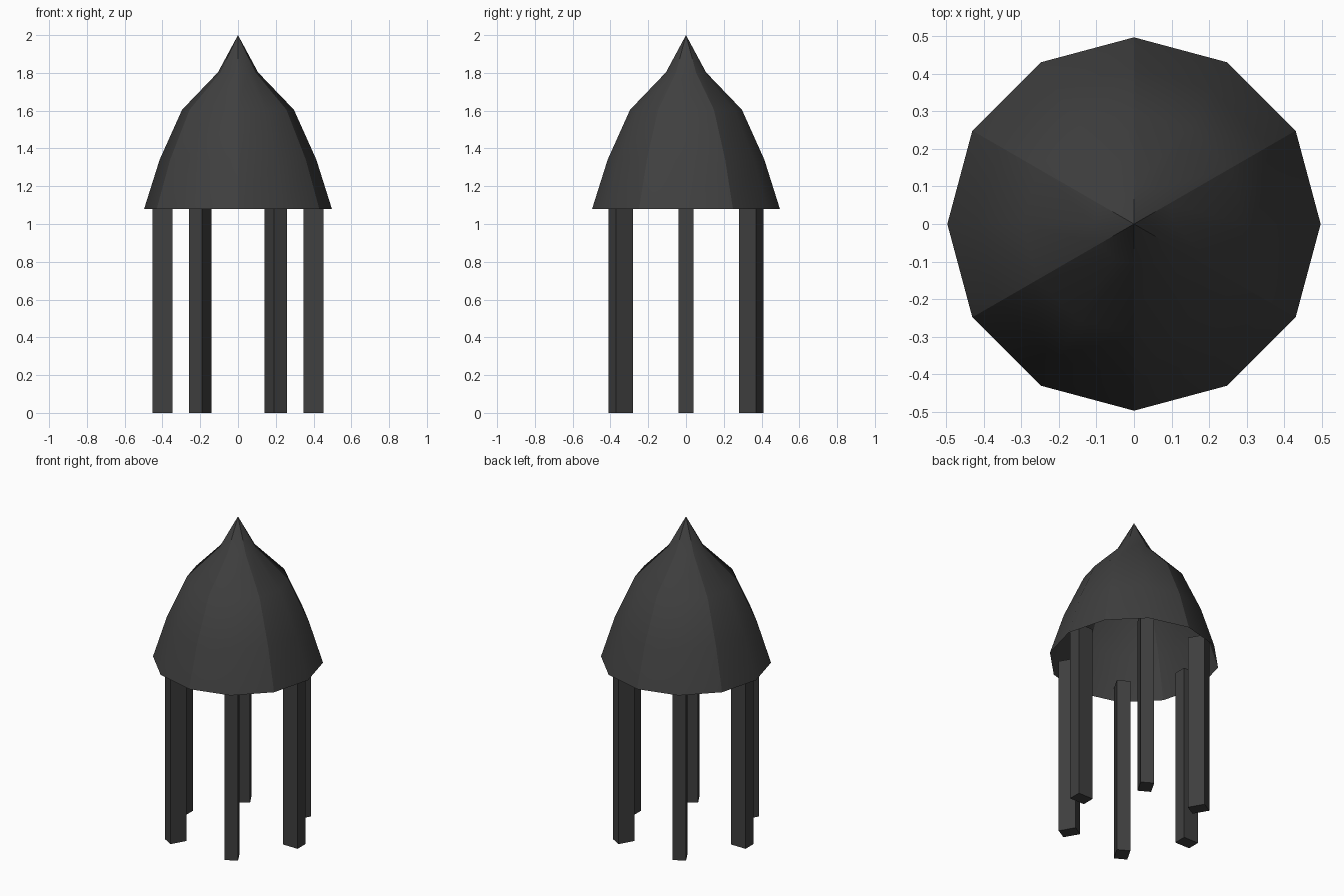
import bpy
import bmesh
from math import atan2, cos, degrees, pi, sin
from mathutils import Matrix

SIDES = 12
LEG_HEIGHT = 1.14

cube = bpy.data.objects.get("Cube")
if cube:
    bpy.data.objects.remove(cube, do_unlink=True)

charcoal = bpy.data.materials.new("charcoal")
charcoal.use_nodes = True
charcoal.diffuse_color = (0.05, 0.05, 0.05, 1)
charcoal.node_tree.nodes["Principled BSDF"].inputs["Base Color"].default_value = charcoal.diffuse_color


def add_object(name, bm):
    mesh = bpy.data.meshes.new(name)
    bm.to_mesh(mesh)
    bm.free()
    mesh.materials.append(charcoal)
    obj = bpy.data.objects.new(name, mesh)
    bpy.context.collection.objects.link(obj)
    return obj


# Open pointed dome: a profile of (radius, height) turned in twelve steps
profile = [(0.497, 1.08), (0.415, 1.34), (0.296, 1.605), (0.106, 1.803)]
bm = bmesh.new()
rings = [[bm.verts.new((r * cos(2 * pi * i / SIDES), r * sin(2 * pi * i / SIDES), z))
          for i in range(SIDES)] for r, z in profile]
apex = bm.verts.new((0, 0, 2))
for i in range(SIDES):
    j = (i + 1) % SIDES
    for low, high in zip(rings, rings[1:]):
        bm.faces.new((low[i], low[j], high[j], high[i]))
    bm.faces.new((rings[-1][i], rings[-1][j], apex))
for face in bm.faces:
    face.smooth = True

# Six smooth panels, with a crease along every second rib
for edge in bm.edges:
    a, b = edge.verts
    if abs(a.co.z - b.co.z) > 0.01:
        base = min(a.co, b.co, key=lambda p: p.z)
        edge.smooth = round(degrees(atan2(base.y, base.x))) % 60 == 0
add_object("dome_roof", bm)

# Six square-cut pillars in a ring, reaching just inside the rim
for k in range(6):
    bm = bmesh.new()
    bmesh.ops.create_cube(bm, size=1)
    bm.transform(Matrix.Rotation(k * pi / 3, 4, "Z")
                 @ Matrix.Translation((0.4, 0, LEG_HEIGHT / 2))
                 @ Matrix.Diagonal((0.104, 0.08, LEG_HEIGHT, 1)))
    add_object(f"pillar_{k + 1}", bm)
